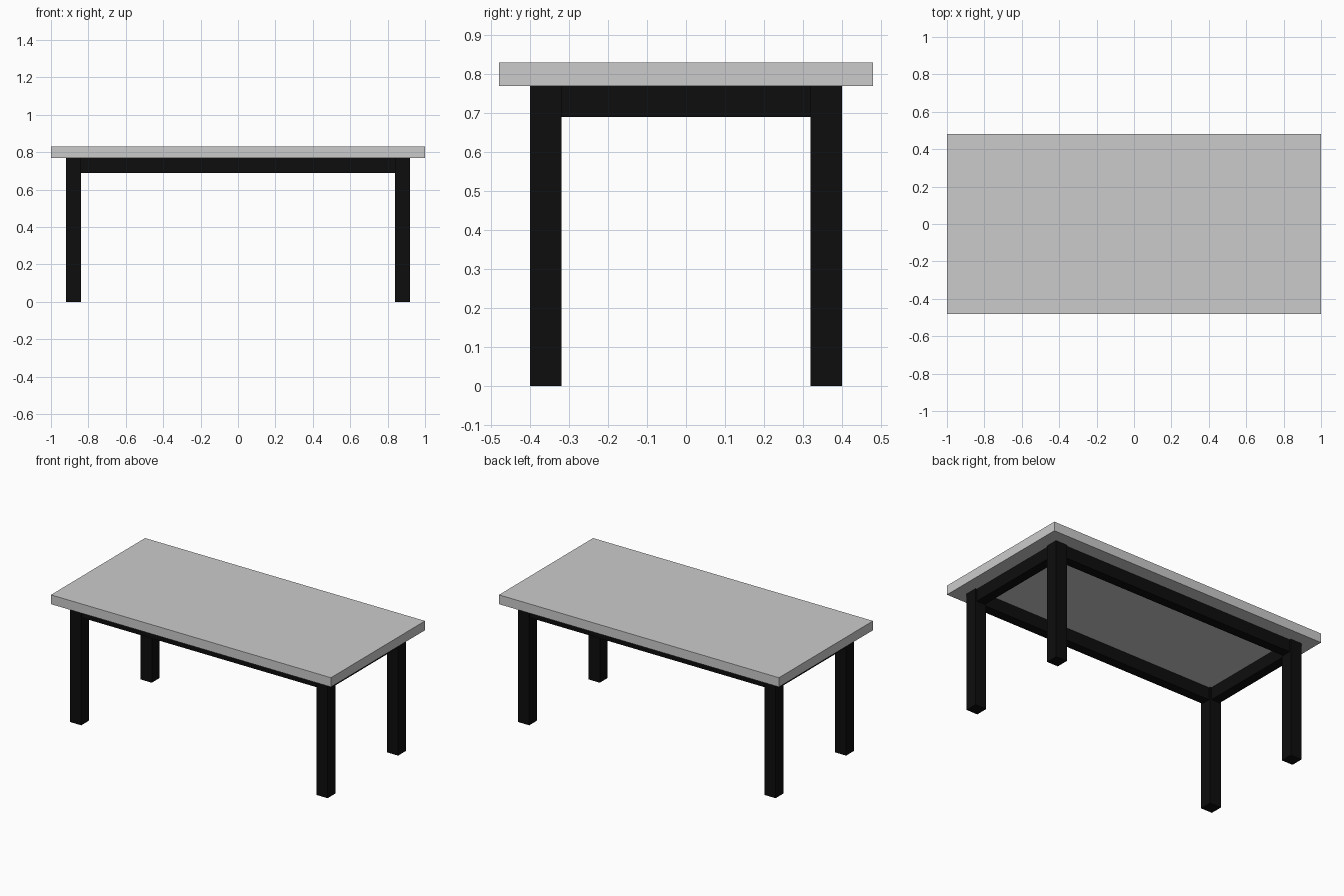
import bpy

if "Cube" in bpy.data.objects:
    bpy.data.objects.remove(bpy.data.objects["Cube"])

black = bpy.data.materials.new("black_paint")
black.diffuse_color = (0.004, 0.004, 0.004, 1)
black.use_nodes = True
black.node_tree.nodes["Principled BSDF"].inputs["Base Color"].default_value = black.diffuse_color


def box(name, size, centre, mat=None):
    bpy.ops.mesh.primitive_cube_add(size=1, location=centre)
    ob = bpy.context.object
    ob.name = name
    ob.scale = size
    bpy.ops.object.transform_apply(location=False, rotation=False, scale=True)
    if mat:
        ob.data.materials.append(mat)
    return ob


TOP_Z = 0.77            # underside of the table top
LEG = 0.08              # leg thickness
LX, LY = 0.88, 0.36     # leg centres
RAIL_T, RAIL_H = 0.06, 0.08

# Table top
box("table_top", (2.0, 0.96, 0.06), (0, 0, TOP_Z + 0.03))

# Four square legs
for sx, side in ((-1, "left"), (1, "right")):
    for sy, end in ((-1, "front"), (1, "back")):
        box(f"{end}_{side}_leg", (LEG, LEG, TOP_Z),
            (sx * LX, sy * LY, TOP_Z / 2), black)

# Apron rails between the legs, slightly set back from the leg faces
rail_z = TOP_Z - RAIL_H / 2
for s, end, side in ((-1, "front", "left"), (1, "back", "right")):
    box(f"{end}_rail", (2 * LX - LEG, RAIL_T, RAIL_H), (0, s * LY, rail_z), black)
    box(f"{side}_rail", (RAIL_T, 2 * LY - LEG, RAIL_H), (s * LX, 0, rail_z), black)
